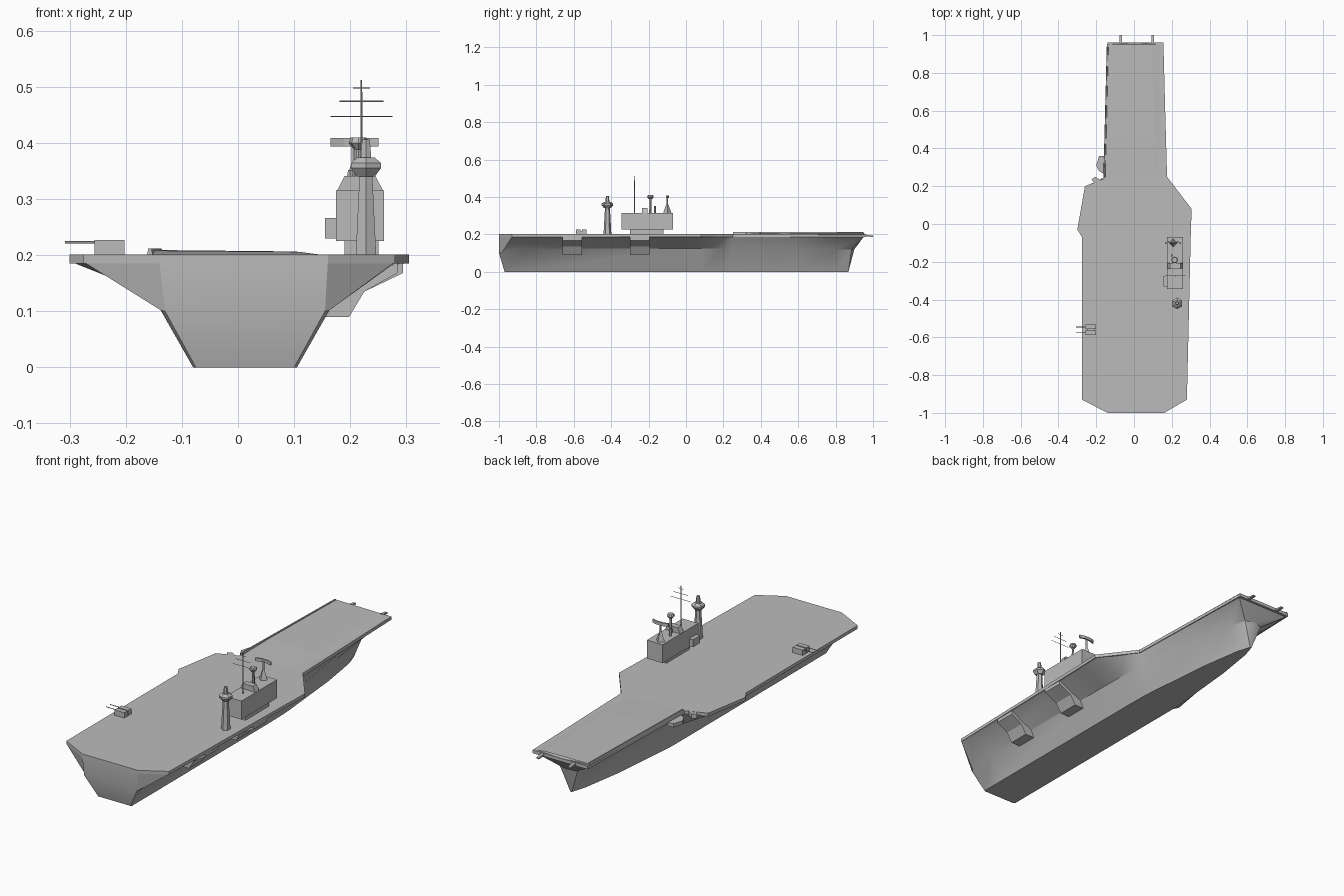
import bpy, bmesh, math
from mathutils import Vector

if "Cube" in bpy.data.objects:
    bpy.data.objects.remove(bpy.data.objects["Cube"], do_unlink=True)


def make_material(name, rgb):
    m = bpy.data.materials.new(name)
    m.use_nodes = True
    m.diffuse_color = (*rgb, 1)
    m.node_tree.nodes["Principled BSDF"].inputs["Base Color"].default_value = (*rgb, 1)
    return m


GREY = make_material("ship grey", (0.5, 0.5, 0.5))


def finish(name, bm, smooth=None):
    bmesh.ops.recalc_face_normals(bm, faces=bm.faces)
    me = bpy.data.meshes.new(name)
    bm.to_mesh(me)
    bm.free()
    me.materials.append(GREY)
    ob = bpy.data.objects.new(name, me)
    bpy.context.collection.objects.link(ob)
    if smooth:
        for p in me.polygons:
            p.use_smooth = True
        me.set_sharp_from_angle(angle=math.radians(smooth))
    return ob


def loft(name, sections, nose, smooth=None):
    """Skin matching closed sections; the last one closes on a nose point."""
    bm = bmesh.new()
    rings = [[bm.verts.new(p) for p in s] for s in sections]
    n = len(rings[0])
    for a, b in zip(rings, rings[1:]):
        for i in range(n):
            j = (i + 1) % n
            bm.faces.new((a[i], a[j], b[j], b[i]))
    first, last = rings[0], rings[-1]
    for i in range(n // 2 - 1):
        bm.faces.new((first[i], first[i + 1], first[n - 2 - i], first[n - 1 - i]))
    tip = bm.verts.new(nose)
    for i in range(n):
        bm.faces.new((last[i], last[(i + 1) % n], tip))
    return finish(name, bm, smooth)


def prism(name, points, offset):
    """Extrude a flat 3D polygon along an offset."""
    bm = bmesh.new()
    face = bm.faces.new([bm.verts.new(p) for p in points])
    ext = bmesh.ops.extrude_face_region(bm, geom=[face], use_keep_orig=True)
    moved = [g for g in ext["geom"] if isinstance(g, bmesh.types.BMVert)]
    bmesh.ops.translate(bm, verts=moved, vec=offset)
    return finish(name, bm)


def slab(name, outline, z0, z1):
    return prism(name, [(x, y, z0) for x, y in outline], (0, 0, z1 - z0))


def box(name, x0, x1, y0, y1, z0, z1):
    return slab(name, [(x0, y0), (x1, y0), (x1, y1), (x0, y1)], z0, z1)


def cone(name, a, b, r1, r2, sides=6):
    a, b = Vector(a), Vector(b)
    bm = bmesh.new()
    bmesh.ops.create_cone(bm, cap_ends=True, segments=sides, radius1=r1,
                          radius2=r2, depth=(b - a).length)
    turn = (b - a).to_track_quat('Z', 'Y').to_matrix().to_4x4()
    bmesh.ops.transform(bm, matrix=turn, verts=bm.verts)
    bmesh.ops.translate(bm, verts=bm.verts, vec=(a + b) / 2)
    return finish(name, bm)


# Hull: deck edge (y, left, right), chine (y, left, right, height), keel (y, left, right)
SECTIONS = [
    ((-1, -.14, .16), (-1, -.13, .155, .10), (-.97, -.075, .10)),
    ((-.93, -.274, .279), (-.985, -.138, .163, .102), (-.965, -.08, .105)),
    ((-.85, -.274, .281), (-.85, -.14, .165, .125), (-.85, -.08, .105)),
    ((-.07, -.272, .295), (-.07, -.14, .165, .125), (-.07, -.08, .105)),
    ((-.03, -.295, .297), (-.03, -.14, .165, .125), (-.03, -.08, .105)),
    ((.08, -.28, .30), (.08, -.14, .163, .125), (.08, -.08, .105)),
    ((.20, -.255, .212), (.20, -.135, .157, .125), (.20, -.08, .103)),
    ((.25, -.155, .172), (.25, -.13, .153, .125), (.25, -.078, .10)),
    ((.60, -.147, .162), (.60, -.09, .112, .12), (.60, -.045, .068)),
    ((.80, -.142, .157), (.80, -.055, .08, .12), (.80, -.013, .037)),
    ((.95, -.137, .152), (.885, -.035, .06, .12), (.868, .008, .016)),
]
loft("hull", [[(tl, ty, .187), (cl, cy, cz), (kl, ky, 0),
               (kr, ky, 0), (cr, cy, cz), (tr, ty, .187)]
              for (ty, tl, tr), (cy, cl, cr, cz), (ky, kl, kr) in SECTIONS],
     (.012, .90, .12), 32)

# Flight deck
slab("flight_deck", [
    (-.14, -1), (.16, -1), (.28, -.93), (.30, -.08), (.305, .08), (.175, .25),
    (.155, .96), (-.14, .96), (-.16, .24), (-.26, .20), (-.30, -.03),
    (-.275, -.07), (-.275, -.93)], .185, .201)
# Bow deck rising gently, slightly higher on the left
loft("bow_deck", [[(l, y, .198), (l + .004, y, .201 + rise), (r - .06, y, .201 + rise * .7),
                   (r, y, .198)]
                  for y, l, r, rise in ((.25, -.157, .174, 0), (.45, -.151, .169, .007),
                                        (.95, -.139, .156, .008))],
     (.01, .96, .199))
# Coaming along the left edge of the bow deck
prism("bow_coaming", [(-.162, .25, .20), (-.160, .25, .212), (-.154, .25, .212),
                      (-.152, .25, .20)], (.018, .70, 0))
for x in (-.07, .10):
    prism("bow_horn", [(x - .007, .95, .20), (x - .007, 1.0, .193),
                       (x - .007, 1.0, .187), (x - .007, .95, .188)], (.014, 0, 0))

# Side sponsons below the right deck edge
for y0, y1, edge in ((-.66, -.555, .284), (-.30, -.195, .294)):
    prism("side_sponson", [(.14, y0, .09), (.198, y0, .09), (.225, y0, .135),
                           (edge, y0, .168), (edge, y0, .188), (.14, y0, .188)],
          (0, y1 - y0, 0))
# Small platforms on the left bow quarter
slab("left_platform", [(-.15, .26), (-.185, .28), (-.2, .31), (-.185, .36),
                       (-.15, .36)], .172, .19)
slab("left_bracket", [(-.19, .20), (-.225, .235), (-.205, .25), (-.165, .225)], .18, .2)

# Island
box("island_base", .19, .25, -.30, -.12, .20, .226)
box("island_body", .175, .26, -.345, -.07, .225, .315)
box("bridge_wing", .155, .177, -.33, -.275, .23, .266)
prism("funnel", [(.176, -.235, .314), (.259, -.235, .314), (.245, -.235, .341),
                 (.19, -.235, .341)], (0, .028, 0))

# Pole mast with yards
cone("pole_mast", (.22, -.275, .31), (.22, -.275, .512), .003, .0015)
for z, half in ((.447, .055), (.474, .039), (.498, .015)):
    cone("mast_yard", (.22 - half, -.275, z), (.22 + half, -.275, z), .0012, .0012, 4)

# Aft tower with radar drum
cone("aft_tower", (.228, -.42, .20), (.228, -.42, .345), .021, .013)
cone("tower_drum_lower", (.228, -.42, .340), (.228, -.42, .355), .018, .031)
cone("tower_drum", (.228, -.42, .355), (.228, -.42, .364), .031, .031)
cone("tower_drum_upper", (.228, -.42, .364), (.228, -.42, .374), .031, .018)
cone("tower_top", (.228, -.42, .372), (.228, -.42, .406), .011, .008)

# Disc radar on a post
cone("disc_post", (.215, -.19, .31), (.215, -.19, .395), .007, .005)
cone("disc_radar_lower", (.215, -.19, .388), (.215, -.19, .400), .008, .018, 8)
cone("disc_radar", (.215, -.19, .400), (.215, -.19, .410), .018, .014, 8)
cone("small_post", (.20, -.165, .31), (.20, -.165, .352), .006, .005)

# Swept search radar on a pyramid foot
cone("radar_foot", (.207, -.10, .314), (.207, -.10, .36), .022, .006, 4)
cone("radar_post", (.207, -.10, .355), (.207, -.10, .40), .005, .005)
prism("search_radar", [(.165, -.106, .394), (.19, -.098, .394), (.225, -.098, .394),
                       (.25, -.106, .394), (.25, -.098, .394), (.227, -.09, .394),
                       (.188, -.09, .394), (.165, -.098, .394)], (0, 0, .015))

# Twin gun mount on the left side
for y in (-.575, -.545):
    box("gun_house", -.256, -.202, y - .012, y + .012, .20, .227)
    cone("gun_barrel", (-.25, y, .223), (-.308, y, .223), .002, .002)
box("gun_base", -.245, -.21, -.58, -.54, .20, .218)
